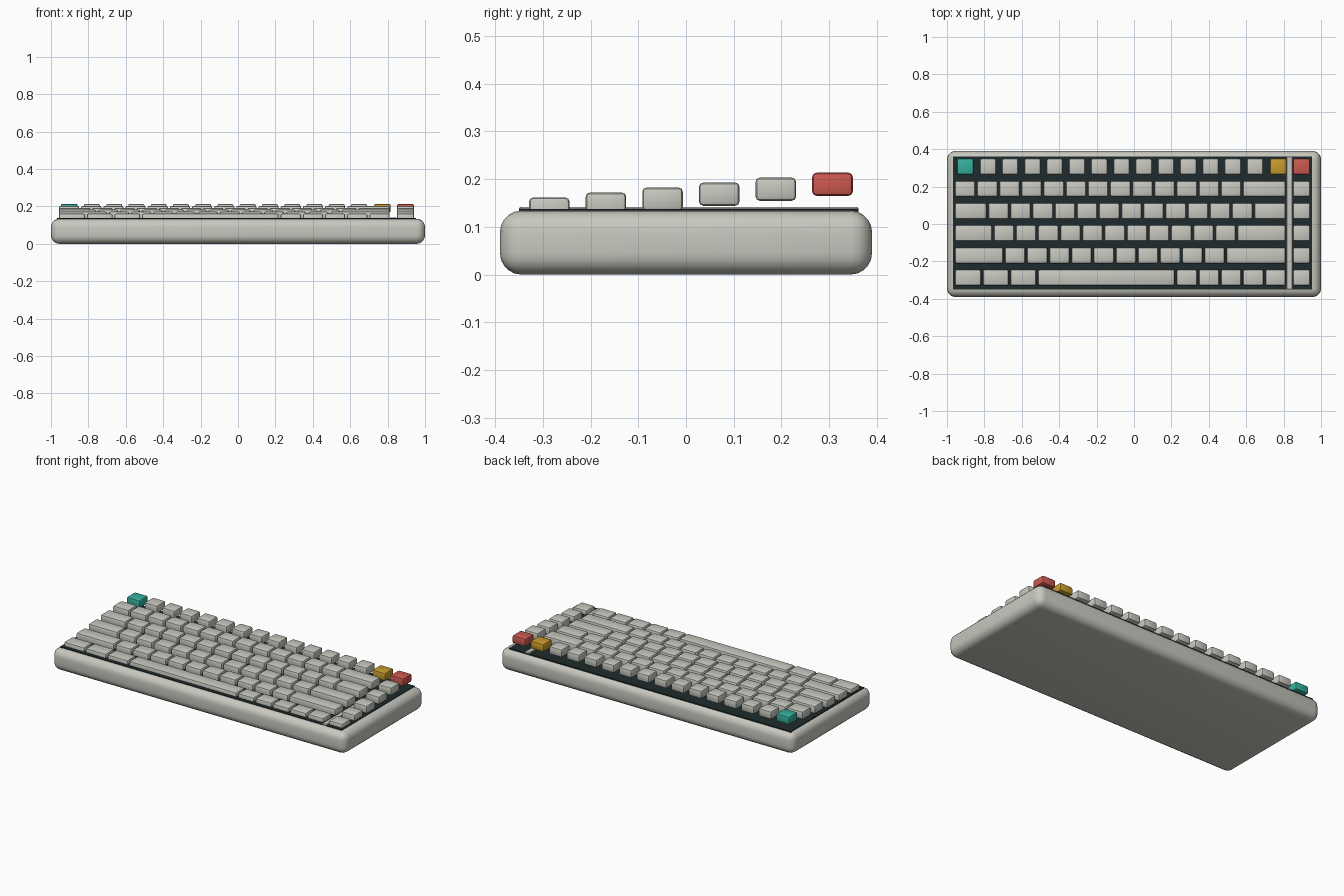
import bpy
import math

if "Cube" in bpy.data.objects:
    bpy.data.objects.remove(bpy.data.objects["Cube"])


def material(name, rgb):
    m = bpy.data.materials.new(name)
    m.diffuse_color = (*rgb, 1)
    m.use_nodes = True
    m.node_tree.nodes["Principled BSDF"].inputs["Base Color"].default_value = m.diffuse_color
    return m


GREY = material("warm_grey", (0.58, 0.58, 0.53))
DARK = material("dark_slate", (0.013, 0.024, 0.026))
TEAL = material("teal", (0.035, 0.43, 0.33))
YELLOW = material("mustard", (0.58, 0.33, 0.025))
RED = material("coral_red", (0.60, 0.10, 0.08))


def box(name, lo, hi, mat, bevel=0.0, segments=2):
    """Axis-aligned box from its two corners, with optional rounded edges."""
    bpy.ops.mesh.primitive_cube_add(size=1)
    ob = bpy.context.object
    ob.name = name
    for v in ob.data.vertices:
        v.co = [(a + b) / 2 + c * (b - a) for a, b, c in zip(lo, hi, v.co)]
    ob.data.materials.append(mat)
    if bevel:
        mod = ob.modifiers.new("rounding", "BEVEL")
        mod.width = bevel
        mod.segments = segments
        bpy.ops.object.modifier_apply(modifier=mod.name)
        bpy.ops.object.shade_smooth_by_angle(angle=math.radians(35))
    return ob


# Case, switch plate and the divider beside the right column
box("case", (-1, -0.39, 0), (1, 0.39, 0.134), GREY, 0.045, 5)
box("switch_plate", (-0.968, -0.35, 0.10), (0.952, 0.362, 0.137), DARK)
box("divider", (0.816, -0.35, 0.12), (0.848, 0.362, 0.142), GREY, 0.003, 1)

UNIT = 0.1185
GAP = 0.0107
LEFT = -0.962
KEY_D = 0.085
KEY_H = 0.0486


def key(name, x0, x1, row, mat=GREY):
    y = 0.307 - 0.1187 * row
    z = 0.165 - 0.0104 * row
    box(name, (x0, y - KEY_D / 2, z), (x1, y + KEY_D / 2, z + KEY_H),
        mat, 0.009, 2)


# Function row: narrow keys with accent keys at both ends
key("escape_key", -0.947, -0.857, 0, TEAL)
for i in range(13):
    x = -0.781 + 0.119 * i
    key(f"function_key_{i + 1}", x - 0.043, x + 0.043, 0)
key("corner_key", 0.727, 0.816, 0, YELLOW)

# Main rows: key widths in units
rows = [
    [1] * 13 + [2],
    [1.5] + [1] * 12 + [1.5],
    [1.75] + [1] * 11 + [2.25],
    [2.25] + [1] * 10 + [2.75],
    [1.25] * 3 + [6.25] + [1] * 5,
]
for r, widths in enumerate(rows, start=1):
    x = LEFT
    for i, w in enumerate(widths):
        key(f"row_{r}_key_{i + 1}", x + GAP / 2, x + w * UNIT - GAP / 2, r)
        x += w * UNIT

# Right column, with the red key on top
for r in range(6):
    key(f"side_key_{r + 1}", 0.85, 0.941, r, RED if r == 0 else GREY)
